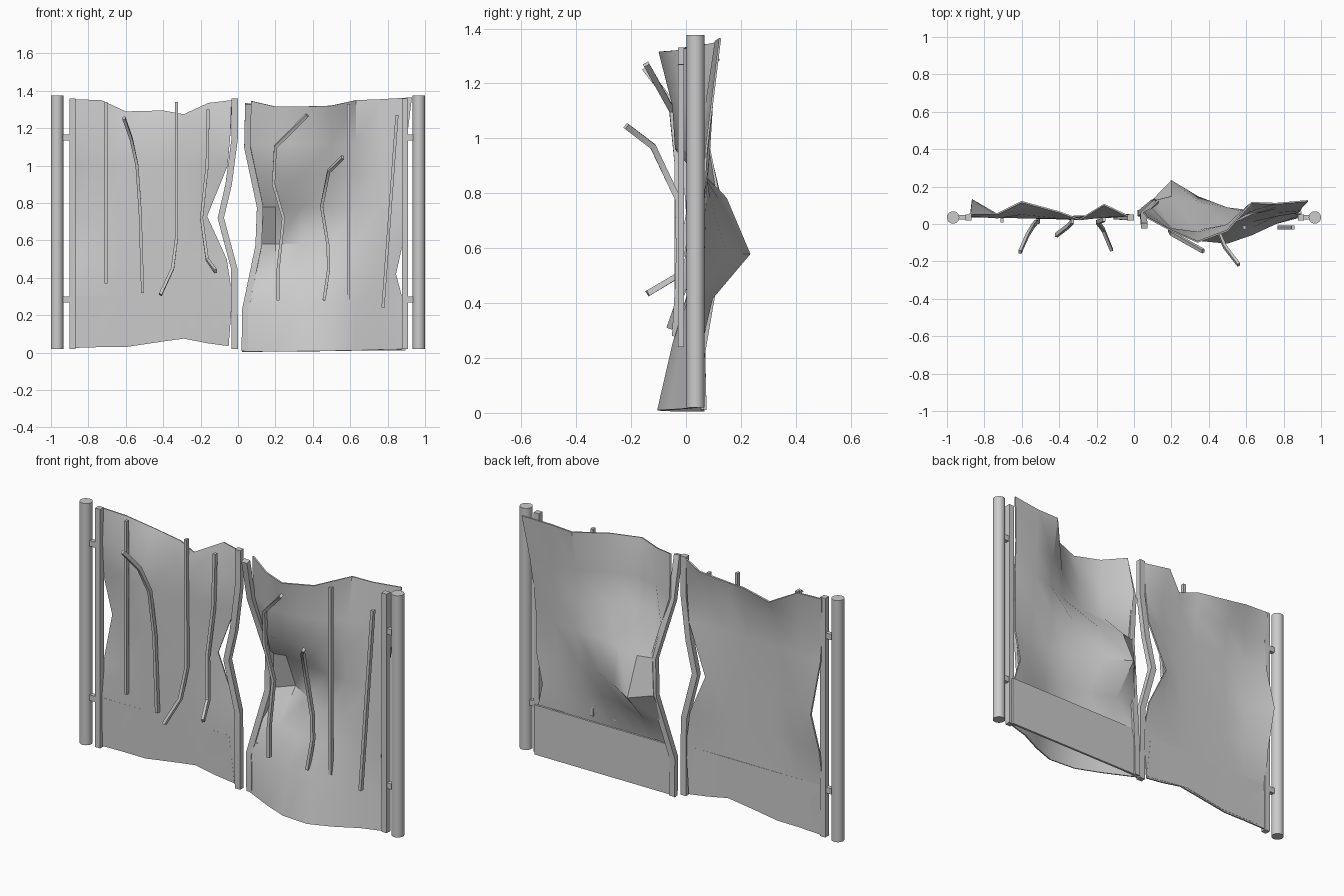
import bpy, bmesh
from mathutils import Vector


def finish(name, bm, angle=0.5):
    bmesh.ops.recalc_face_normals(bm, faces=bm.faces)
    me = bpy.data.meshes.new(name)
    bm.to_mesh(me)
    bm.free()
    ob = bpy.data.objects.new(name, me)
    bpy.context.collection.objects.link(ob)
    bpy.ops.object.select_all(action='DESELECT')
    bpy.context.view_layer.objects.active = ob
    ob.select_set(True)
    bpy.ops.object.shade_smooth_by_angle(angle=angle)
    return ob


def bar(name, pts, w=0.016, d=0.022):
    """Rectangular bar swept along a bent path."""
    pts = [Vector(p) for p in pts]
    bm = bmesh.new()
    rings = []
    for i, p in enumerate(pts):
        t = (pts[min(i + 1, len(pts) - 1)] - pts[max(i - 1, 0)]).normalized()
        u = (Vector((1, 0, 0)) - t * t.x).normalized()
        v = t.cross(u)
        rings.append([bm.verts.new(p + u * a * w / 2 + v * b * d / 2)
                      for a, b in ((-1, -1), (1, -1), (1, 1), (-1, 1))])
    for r, s in zip(rings, rings[1:]):
        for k in range(4):
            bm.faces.new((r[k], r[(k + 1) % 4], s[(k + 1) % 4], s[k]))
    bm.faces.new(rings[0])
    bm.faces.new(rings[-1])
    return finish(name, bm)


def sheet(name, xs, bottom, top, rows, thick=0.008):
    """Crumpled plate: rows of (z or None for the top edge, left x, right x, y per column)."""
    bm = bmesh.new()
    grid = []
    for i, (z, xl, xr, ys) in enumerate(rows):
        line = []
        for j, y in enumerate(ys):
            zz = bottom[j] if i == 0 else top[j] if z is None else z
            x = xs[j]
            if j == 0:
                x = xl
            elif j == len(xs) - 1:
                x = xr
            elif j == len(xs) - 2:
                x = min(x, xr - 0.04)
            line.append(bm.verts.new((x, y, zz)))
        grid.append(line)
    for a, b in zip(grid, grid[1:]):
        for j in range(len(xs) - 1):
            bm.faces.new((a[j], a[j + 1], b[j + 1], b[j]))
    # Solidify before shading so that the rims stay sharp
    bm.normal_update()
    bmesh.ops.solidify(bm, geom=bm.faces[:], thickness=thick)
    return finish(name, bm, 0.6)


# Posts and hinge lugs
for side, s in (("left", -1), ("right", 1)):
    bm = bmesh.new()
    bmesh.ops.create_cone(bm, cap_ends=True, segments=24, radius1=0.033,
                          radius2=0.033, depth=1.355)
    bmesh.ops.translate(bm, verts=bm.verts, vec=(s * 0.967, 0.035, 0.698))
    finish(side + "_post", bm)
    for k, z in enumerate((0.285, 1.15)):
        bar(f"{side}_hinge_{k}", [(s * 0.92, 0.035, z - 0.016),
                                  (s * 0.92, 0.035, z + 0.016)], 0.07, 0.024)

# Gate frame stiles
bar("left_outer_stile", [(-0.884, 0.035, 0.02), (-0.884, 0.035, 1.36)], 0.032, 0.032)
bar("left_inner_stile", [(-0.017, 0.035, 0.02), (-0.02, 0.035, 0.45),
                         (-0.092, 0.04, 0.72), (-0.05, 0.038, 0.9),
                         (-0.017, 0.035, 1.15), (-0.017, 0.035, 1.36)], 0.034, 0.03)
bar("right_inner_stile", [(0.037, 0.06, 0.01), (0.037, 0.055, 0.22),
                          (0.11, 0.115, 0.57), (0.118, 0.11, 0.78),
                          (0.05, 0.045, 1.1), (0.055, -0.01, 1.33)], 0.034, 0.03)
bar("right_outer_stile", [(0.893, 0.035, 0.02), (0.893, 0.035, 1.36)], 0.032, 0.032)

# Left crumpled panel
sheet("left_panel", [-0.885, -0.73, -0.6, -0.4, -0.29, -0.16, -0.035],
      [0.025, 0.03, 0.03, 0.06, 0.075, 0.05, 0.035],
      [1.355, 1.35, 1.29, 1.295, 1.275, 1.335, 1.35],
      [(0, -0.89, -0.05, [.04, .036, .034, .034, .035, .037, .04]),
       (0.3, -0.88, -0.03, [.035, .034, .033, .032, .032, .034, .035]),
       (0.5, -0.875, -0.06, [.06, .035, .03, .03, .03, .038, .045]),
       (0.73, -0.868, -0.165, [.125, .045, .03, .03, .03, .04, .06]),
       (1.0, -0.875, -0.055, [.05, .035, .03, .025, .03, .03, .045]),
       (1.18, -0.88, -0.04, [.04, .03, .05, .03, .02, .035, .04]),
       (None, -0.88, -0.035, [.05, .05, .115, .06, .02, .1, .04])])

# Right crumpled panel with deep dent
sheet("right_panel", [0.05, 0.2, 0.34, 0.5, 0.63, 0.76, 0.9],
      [0.005, 0.006, 0.008, 0.01, 0.012, 0.016, 0.02],
      [1.345, 1.315, 1.315, 1.32, 1.35, 1.355, 1.365],
      [(0, 0.02, 0.91, [.06, -.03, -.09, -.105, -.06, 0, .04]),
       (0.25, 0.03, 0.89, [.05, 0, -.04, -.05, -.02, .03, .045]),
       (0.42, 0.07, 0.845, [.08, .09, .03, 0, .01, .04, .06]),
       (0.58, 0.11, 0.88, [.13, .225, .14, .06, .035, .04, .06]),
       (0.78, 0.12, 0.88, [.12, .14, .11, .08, .065, .06, .06]),
       (0.96, 0.09, 0.89, [.08, -.03, -.04, -.01, .05, .08, .07]),
       (1.12, 0.05, 0.9, [.06, -.03, -.05, -.01, .07, .09, .09]),
       (None, 0.07, 0.93, [.03, -.04, -.1, -.04, .11, .105, .12])])

# Flat kick plates at the bottom of each leaf
bar("right_kick_plate", [(0.465, 0.06, 0.012), (0.465, 0.06, 0.29)], 0.86, 0.012)
sheet("left_kick_plate", [-0.87, -0.58, -0.33, -0.05],
      [0.035, 0.04, 0.08, 0.045], [0.3, 0.3, 0.3, 0.3],
      [(0, -0.87, -0.05, [.038, .034, .035, .039]),
       (None, -0.87, -0.08, [.034, .033, .033, .034])], 0.009)

# Bars, some torn loose and bent forward
bars = [
    [(-.705, .02, .37), (-.705, .02, 1.34)],
    [(-.51, .015, .32), (-.523, .01, .75), (-.54, -.01, 1.0),
     (-.57, -.06, 1.14), (-.61, -.15, 1.255)],
    [(-.415, -.06, .31), (-.35, -.01, .45), (-.328, .015, .62), (-.33, .015, 1.34)],
    [(-.12, -.14, .435), (-.165, -.03, .5), (-.195, .01, .72),
     (-.165, .02, 1.0), (-.16, .025, 1.3)],
    [(.215, -.03, .28), (.215, -.03, .45), (.243, -.03, .72),
     (.19, -.03, .9), (.2, -.05, 1.1), (.37, -.145, 1.27)],
    [(.46, -.04, .28), (.485, -.03, .45), (.48, -.025, .58), (.447, -.03, .78),
     (.485, -.12, .97), (.56, -.218, 1.045)],
    [(.59, -.018, .28), (.59, -.018, 1.33)],
    [(.775, -.018, .24), (.85, -.018, 1.27)],
]
for i, pts in enumerate(bars):
    bar(f"gate_bar_{i}", pts)
